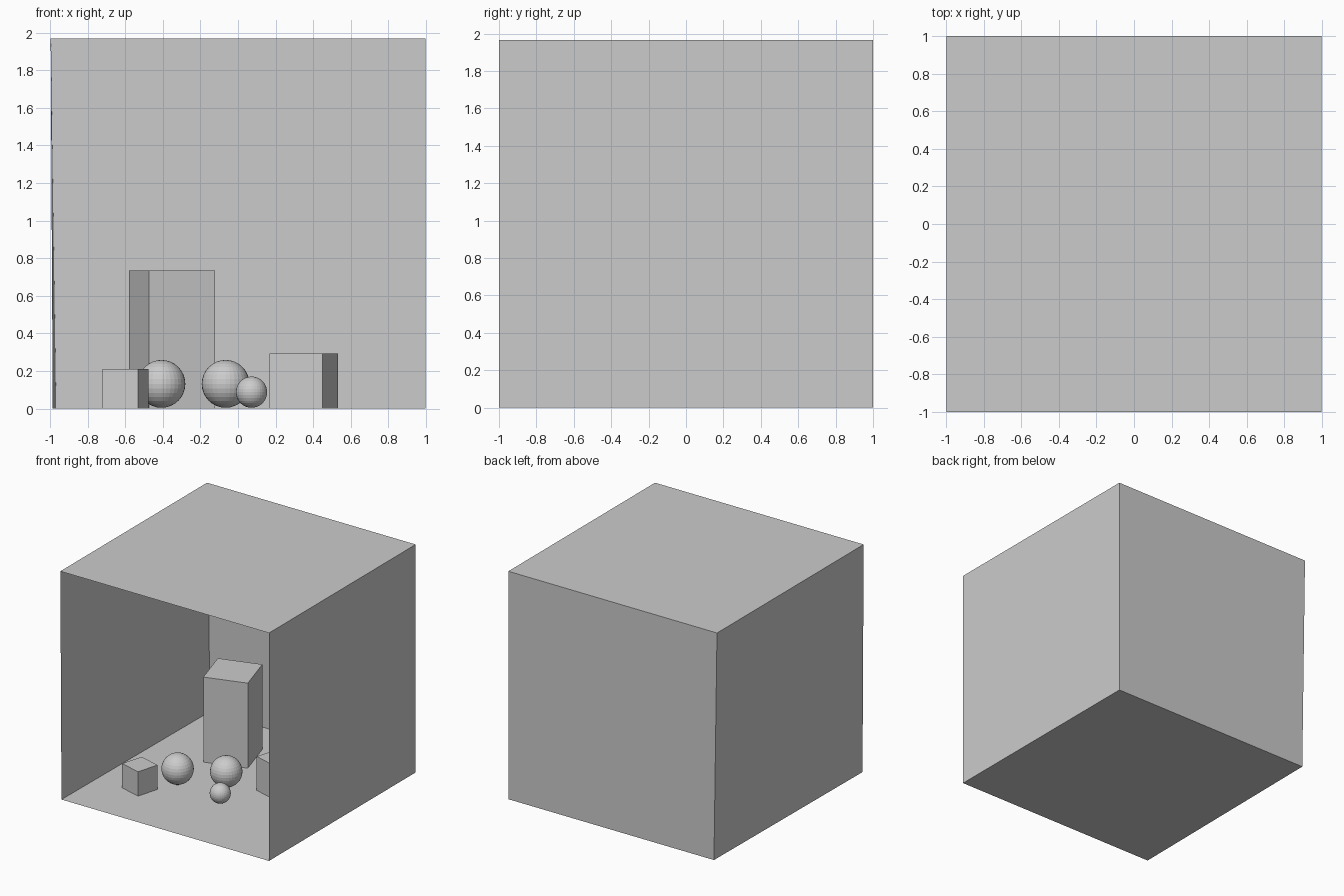
import bpy, bmesh, math

if "Cube" in bpy.data.objects:
    bpy.data.objects.remove(bpy.data.objects["Cube"])

H = 1.967   # room height
R = 0.996   # half width of the room


def mesh_object(name, bm):
    mesh = bpy.data.meshes.new(name)
    bm.to_mesh(mesh)
    bm.free()
    obj = bpy.data.objects.new(name, mesh)
    bpy.context.collection.objects.link(obj)
    return obj


def panel(name, *corners):
    bm = bmesh.new()
    bm.faces.new([bm.verts.new(c) for c in corners])
    return mesh_object(name, bm)


def block(name, x, y, side, height, angle):
    bm = bmesh.new()
    bmesh.ops.create_cube(bm, size=1)
    bmesh.ops.scale(bm, vec=(side, side, height), verts=bm.verts)
    obj = mesh_object(name, bm)
    obj.location = (x, y, height / 2)
    obj.rotation_euler.z = math.radians(angle)


def ball(name, x, y, radius):
    bm = bmesh.new()
    bmesh.ops.create_uvsphere(bm, u_segments=32, v_segments=16, radius=radius)
    mesh_object(name, bm).location = (x, y, radius + 0.005)


# Room corners: the left wall leans outward slightly towards the top
fl, fr, br, bl = (-0.985, -1, 0), (R, -1, 0), (R, 1, 0), (-0.967, 1, 0)
tfl, tfr, tbr, tbl = (-R, -1, H), (R, -1, H), (R, 1, H), (-R, 1, H)

# Thin room shell, open at the front
panel("floor", fl, fr, br, bl)
panel("ceiling", tfl, tbl, tbr, tfr)
panel("back_wall", bl, br, tbr, tbl)
panel("left_wall", fl, bl, tbl, tfl)
panel("right_wall", fr, tfr, tbr, br)

# Turned blocks
block("tall_block", -0.352, 0.432, 0.366, 0.734, 17)
block("right_cube", 0.35, 0.114, 0.293, 0.293, -16.5)
block("small_cube", -0.599, -0.483, 0.197, 0.21, -16)

# Balls
ball("left_ball", -0.407, -0.242, 0.127)
ball("middle_ball", -0.066, -0.066, 0.127)
ball("small_ball", 0.072, -0.345, 0.083)
